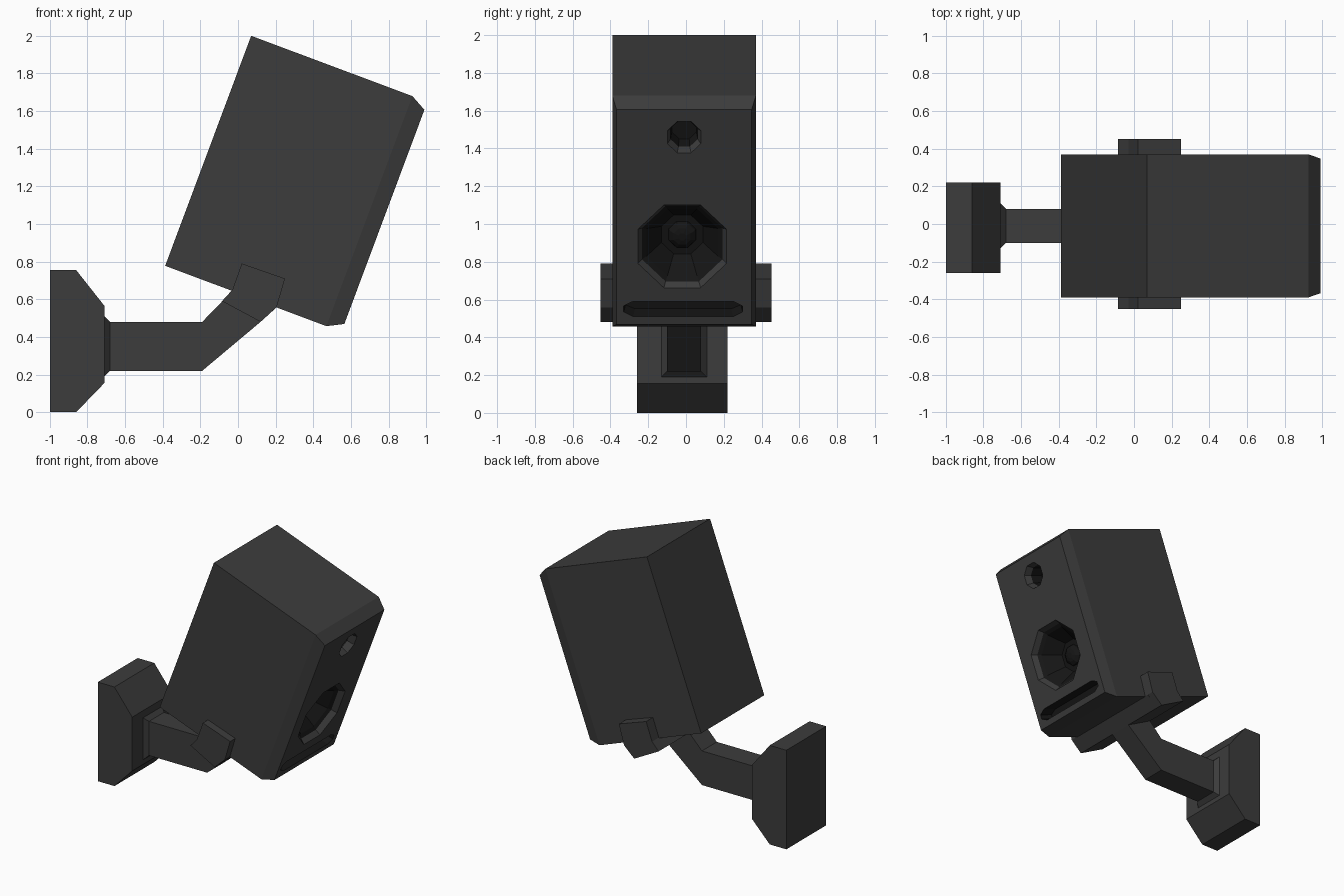
import bpy, bmesh
from math import radians, pi, cos, sin
from mathutils import Matrix, Vector

if "Cube" in bpy.data.objects:
    bpy.data.objects.remove(bpy.data.objects["Cube"])


def material(name, v):
    m = bpy.data.materials.new(name)
    m.diffuse_color = (v, v, v, 1)
    m.use_nodes = True
    m.node_tree.nodes["Principled BSDF"].inputs["Base Color"].default_value = m.diffuse_color
    return m


BODY = material("charcoal", 0.045)
DARK = material("recess_black", 0.008)

# Tilted cabinet frame: x = forward, z = up, origin at the top rear edge
TILT = Matrix.Translation((0.07, -0.01, 2.0)) @ Matrix.Rotation(radians(20.5), 4, 'Y')


def loft(name, rings, matrix=Matrix(), dark_from=99):
    """Skin a stack of equal-sized rings and cap both ends."""
    bm = bmesh.new()
    vs = [[bm.verts.new(matrix @ Vector(p)) for p in r] for r in rings]
    n = len(vs[0])
    for k in range(len(vs) - 1):
        for i in range(n):
            j = (i + 1) % n
            f = bm.faces.new((vs[k][i], vs[k][j], vs[k + 1][j], vs[k + 1][i]))
            f.material_index = int(k >= dark_from)
    bm.faces.new(vs[0])
    bm.faces.new(vs[-1]).material_index = int(dark_from < 99)
    bmesh.ops.recalc_face_normals(bm, faces=bm.faces)
    me = bpy.data.meshes.new(name)
    bm.to_mesh(me)
    bm.free()
    me.materials.append(BODY)
    me.materials.append(DARK)
    ob = bpy.data.objects.new(name, me)
    bpy.context.collection.objects.link(ob)
    return ob


def extrude_y(name, profile, y0, y1):
    return loft(name, [[(x, y, z) for x, z in profile] for y in (y0, y1)])


def octagon(u, apothem, y, v):
    r = apothem / cos(pi / 8)
    return [(u, y + r * cos(pi / 8 + i * pi / 4), v + r * sin(pi / 8 + i * pi / 4))
            for i in range(8)]


def rect(u, hy, z0, z1):
    return [(u, -hy, z0), (u, hy, z0), (u, hy, z1), (u, -hy, z1)]


def slot(u, hy, hz, y, v):
    pts = [(hy, .4), (hy - .05, 1), (.05 - hy, 1), (-hy, .4),
           (-hy, -.4), (.05 - hy, -1), (hy - .05, -1), (hy, -.4)]
    return [(u, y + a, v + b * hz) for a, b in pts]


# Cabinet with a chamfered front
cabinet = loft("speaker_cabinet", [rect(0, .38, -1.305, 0),
                                   rect(.915, .38, -1.305, 0),
                                   rect(1, .358, -1.261, -.046)], TILT)

# Recesses: woofer, tweeter and bass port
cutters = [
    loft("woofer_cutter", [octagon(u, a, -.01, -.82) for u, a in
         ((1.02, .245), (.96, .213), (.94, .19), (.82, .11))], TILT, 1),
    loft("tweeter_cutter", [octagon(u, a, 0, -.203) for u, a in
         ((1.02, .095), (.95, .072), (.85, .065))], TILT, 1),
    loft("port_cutter", [slot(u, h, w, -.005, -1.174) for u, h, w in
         ((1.02, .317, .044), (.9, .305, .036))], TILT, 0),
]
for c in cutters:
    mod = cabinet.modifiers.new(c.name, 'BOOLEAN')
    mod.operation = 'DIFFERENCE'
    mod.solver = 'EXACT'
    mod.material_mode = 'TRANSFER'
    mod.object = c
    bpy.context.view_layer.objects.active = cabinet
    bpy.ops.object.modifier_apply(modifier=mod.name)
    bpy.data.objects.remove(c)

# Woofer dust cap
loft("dust_cap", [octagon(u, a, -.01, -.82) for u, a in
     ((.815, .075), (.835, .068), (.852, .045), (.858, .02))], TILT, 0)

# U-shaped cradle: two side cheeks joined by a strap under the cabinet
cheek = [(.02, .79), (.25, .71), (.205, .558), (.12, .48), (-.085, .59), (-.03, .65)]
for side, y0, y1 in (("front", -.452, -.388), ("rear", .368, .452)):
    extrude_y(side + "_cradle_cheek", cheek, y0, y1)
extrude_y("cradle_strap", [(-.03, .645), (.205, .557), (.12, .48), (-.085, .59)], -.40, .40)

# Bent arm with a flared foot
arm = [(-.72, .13, .19, .51), (-.71, .12, .19, .51), (-.68, .09, .22, .48)]
rings = [[(x, y - .01, z) for x, y, z in rect(x, h, a, b)] for x, h, a, b in arm]
for lo, hi in (((-.19, .22), (-.19, .48)), ((.12, .48), (-.03, .645))):
    rings.append([(lo[0], -.10, lo[1]), (lo[0], .08, lo[1]),
                  (hi[0], .08, hi[1]), (hi[0], -.10, hi[1])])
loft("bracket_arm", rings)

# Wall mount block
extrude_y("wall_mount", [(-1, 0), (-.86, 0), (-.71, .155), (-.71, .565),
                         (-.86, .755), (-1, .755)], -.26, .22)
